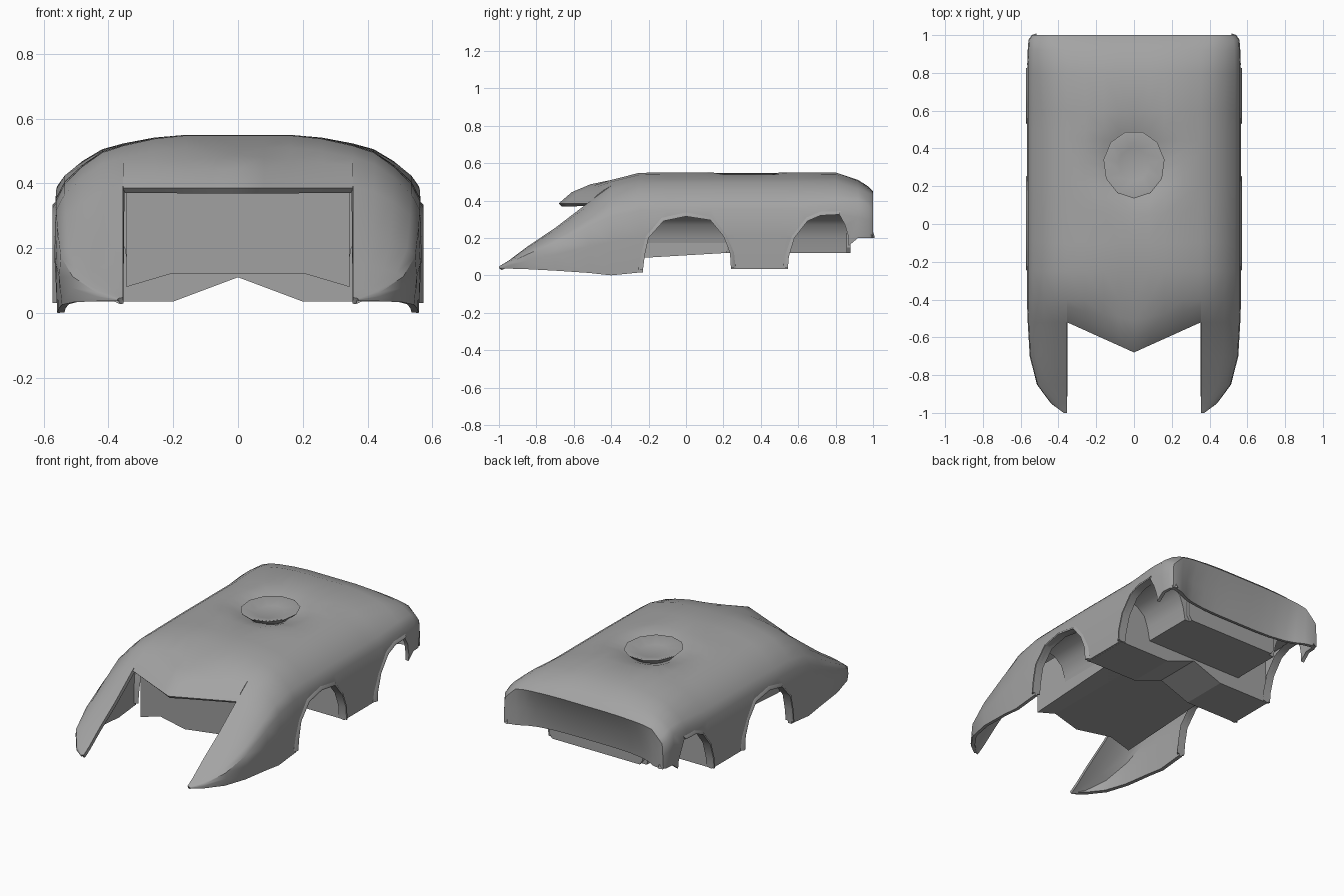
import bpy, bmesh, math

if "Cube" in bpy.data.objects:
    bpy.data.objects.remove(bpy.data.objects["Cube"])

grey = bpy.data.materials.new('dark_grey')
grey.diffuse_color = (.37, .37, .37, 1)
grey.use_nodes = True
grey.node_tree.nodes["Principled BSDF"].inputs["Base Color"].default_value = grey.diffuse_color


def obj_from(name, bm):
    me = bpy.data.meshes.new(name)
    bm.to_mesh(me)
    bm.free()
    me.materials.append(grey)
    ob = bpy.data.objects.new(name, me)
    bpy.context.collection.objects.link(ob)
    return ob


def smooth(ob, angle=40):
    bpy.ops.object.select_all(action='DESELECT')
    ob.select_set(True)
    bpy.context.view_layer.objects.active = ob
    bpy.ops.object.shade_smooth_by_angle(angle=math.radians(angle))


def prism(name, pts, a, b, axis):
    """Extrude a polygon along x (pts = y,z) or along y (pts = x,z)."""
    bm = bmesh.new()
    rings = []
    for t in (a, b):
        rings.append([bm.verts.new((t, p, q) if axis == 'x' else (p, t, q)) for p, q in pts])
    n = len(pts)
    for i in range(n):
        bm.faces.new((rings[0][i], rings[0][(i + 1) % n], rings[1][(i + 1) % n], rings[1][i]))
    bm.faces.new(rings[0])
    bm.faces.new(rings[1])
    bmesh.ops.recalc_face_normals(bm, faces=bm.faces)
    return obj_from(name, bm)


def mirrored(half):
    return half + [(-x, z) for x, z in reversed(half) if x > 0]


# Half cross-section (x, height fraction) from roof centre to sill
SECTION = [(0, 1), (.08, 1), (.16, 1), (.26, .98), (.355, .94), (.42, .90), (.48, .82),
           (.535, .72), (.562, .62), (.567, .35), (.558, 0)]
CREASE = 4
# Stations: y, roof height, sill height, outer width factor, roof flattening, rear recess
MAIN = [(-.4, .51, .0, 1), (-.25, .548, .015, 1), (-.1, .55, .02, 1), (.05, .55, .03, 1),
        (.14, .55, .035, 1), (.2, .55, .035, 1), (.26, .55, .035, 1), (.32, .55, .035, 1),
        (.38, .55, .035, 1), (.44, .55, .035, 1), (.5, .55, .035, 1), (.6, .55, .035, 1),
        (.8, .55, .1, 1), (.92, .51, .2, .98, .1), (.975, .475, .2, .96, .3),
        (1, .45, .2, .88, .5), (1, .32, .2, .88, .5, .06), (1, .2, .2, .88, 1, .08)]
PRONG = [(-.52, .415, .013, .98), (-.7, .268, .025, .93), (-.85, .16, .033, .75),
         (-.95, .08, .036, .4), (-1, .048, .036, .08)]

# Body shell: one half, mirrored, thickened, arches cut out
bm = bmesh.new()


def station_row(y, top, bot, k, flat=0, recess=0, first=0):
    row = []
    for x, f in SECTION[first:]:
        if x < .5:
            f += (1 - f) * flat
        yy = y - recess * max(0, 1 - (x / .5) ** 4)
        if x > .355:
            x = .355 + (x - .355) * k
        z = bot + (top - bot) * f
        r = math.hypot(x, y - .32) / .24
        if r < 1:
            z -= .09 * (1 - r)
        row.append(bm.verts.new((x, yy, z)))
    return row


def strip(a, b):
    for i in range(len(a) - 1):
        bm.faces.new((a[i], a[i + 1], b[i + 1], b[i]))


rows = [station_row(*s) for s in MAIN]
for a, b in zip(rows, rows[1:]):
    strip(a, b)
prev = rows[0][CREASE:]
for s in PRONG:
    row = station_row(*s, first=CREASE)
    strip(row, prev)
    prev = row
# Pointed hood between the prongs
prev = rows[0][:CREASE + 1]
for y0, y1, z0, z1 in ((-.51, -.44, .487, .455), (-.61, -.48, .445, .425), (-.68, -.52, .385, .385)):
    row = []
    for x, f in SECTION[:CREASE + 1]:
        t = x / .355
        row.append(bm.verts.new((x, y0 + (y1 - y0) * t, z0 + (z1 - z0) * t)))
    strip(row, prev)
    prev = row
bmesh.ops.remove_doubles(bm, verts=bm.verts, dist=.001)
bm.normal_update()
roof = max(bm.faces, key=lambda f: abs(f.normal.z) * f.calc_area())
if roof.normal.z < 0:
    bmesh.ops.reverse_faces(bm, faces=bm.faces)
shell = obj_from('body_shell', bm)
m = shell.modifiers.new('mirror', 'MIRROR')
m.merge_threshold = .001
m = shell.modifiers.new('thickness', 'SOLIDIFY')
m.thickness = .022
m.offset = -1

FRONT_ARCH = [(-.23, .03), (-.22, .11), (-.2, .2), (-.12, .29), (0, .315), (.13, .295),
              (.2, .21), (.235, .12), (.24, .04)]
REAR_ARCH = [(.545, .04), (.55, .1), (.58, .2), (.65, .29), (.72, .32), (.82, .325),
             (.85, .27), (.87, .2)]
front_cut = prism('front_arch_cutter', FRONT_ARCH + [(.24, -.1), (-.23, -.1)], -.8, .8, 'x')
rear_cut = prism('rear_arch_cutter',
                 REAR_ARCH + [(.87, -.1), (.545, -.1)], -.8, .8, 'x')
for c in (front_cut, rear_cut):
    m = shell.modifiers.new('arch', 'BOOLEAN')
    m.operation = 'DIFFERENCE'
    m.solver = 'EXACT'
    m.object = c

# Freeze the modifiers so that shading follows the cut edges
dg = bpy.context.evaluated_depsgraph_get()
shell_mesh = bpy.data.meshes.new_from_object(shell.evaluated_get(dg))
shell.modifiers.clear()
shell.data = shell_mesh
for c in (front_cut, rear_cut):
    bpy.data.objects.remove(c)
smooth(shell)

# Flared lips around the wheel arches
for name, arch in (('front_arch_lip', FRONT_ARCH), ('rear_arch_lip', REAR_ARCH[:-2])):
    cy = .0 if arch is FRONT_ARCH else .72
    for side in (-1, 1):
        bm = bmesh.new()
        rings = []
        for y, z in arch:
            d = math.hypot(y - cy, z - .1)
            oy, oz = (y - cy) / d * .025, max(0, (z - .1) / d * .025)
            rings.append([bm.verts.new((side * px, y + oy * t, z + oz * t))
                          for px, t in ((.52, 0), (.573, 0), (.573, .4), (.55, 1.4))])
        for a, b in zip(rings, rings[1:]):
            for i in range(4):
                j = (i + 1) % 4
                bm.faces.new((a[i], a[j], b[j], b[i]))
        bm.faces.new(rings[0])
        bm.faces.new(rings[-1])
        bmesh.ops.recalc_face_normals(bm, faces=bm.faces)
        smooth(obj_from(name, bm), 60)

# Central belly with a pointed front whose lower corners drop slightly
belly = prism('belly', mirrored([(0, .12), (.21, .12), (.345, .12), (.345, .38), (0, .38)]),
              -.46, .22, 'y')
for v in belly.data.vertices:
    if v.co.y < 0 and abs(v.co.x) < .01:
        v.co.y = -.52
    if v.co.y < 0 and abs(v.co.x) > .3 and v.co.z < .2:
        v.co.z = .08
# Curved wheel wells on both sides of the belly
WELL = [(0, .12), (.335, .12), (.35, .2), (.375, .27), (.43, .315), (.535, .33), (.53, .36),
        (.44, .43), (0, .43)]
smooth(prism('front_wheel_wells', mirrored(WELL), -.21, .25, 'y'))
smooth(prism('rear_wheel_wells', mirrored(WELL), .53, .86, 'y'))
prism('rear_belly', mirrored([(0, .12), (.3, .12), (.32, .15), (.32, .42), (0, .42)]),
      .22, .88, 'y')
# Solid beam between the wheels
prism('middle_beam', mirrored([(0, .11), (.2, .035), (.545, .035), (.545, .35), (0, .35)]),
      .245, .54, 'y')

# Flared roof dish
bm = bmesh.new()
N = 11
rings = []
for r, z in ((.06, .45), (.163, .545), (.155, .547), (.08, .525)):
    rings.append([bm.verts.new((r * math.sin(2 * math.pi * i / N),
                                .315 - r * 1.1 * math.cos(2 * math.pi * i / N), z))
                  for i in range(N)])
for a, b in zip(rings, rings[1:]):
    for i in range(N):
        j = (i + 1) % N
        bm.faces.new((a[i], a[j], b[j], b[i]))
bm.faces.new(rings[0])
bm.faces.new(rings[-1])
bmesh.ops.recalc_face_normals(bm, faces=bm.faces)
smooth(obj_from('roof_dish', bm), 50)
